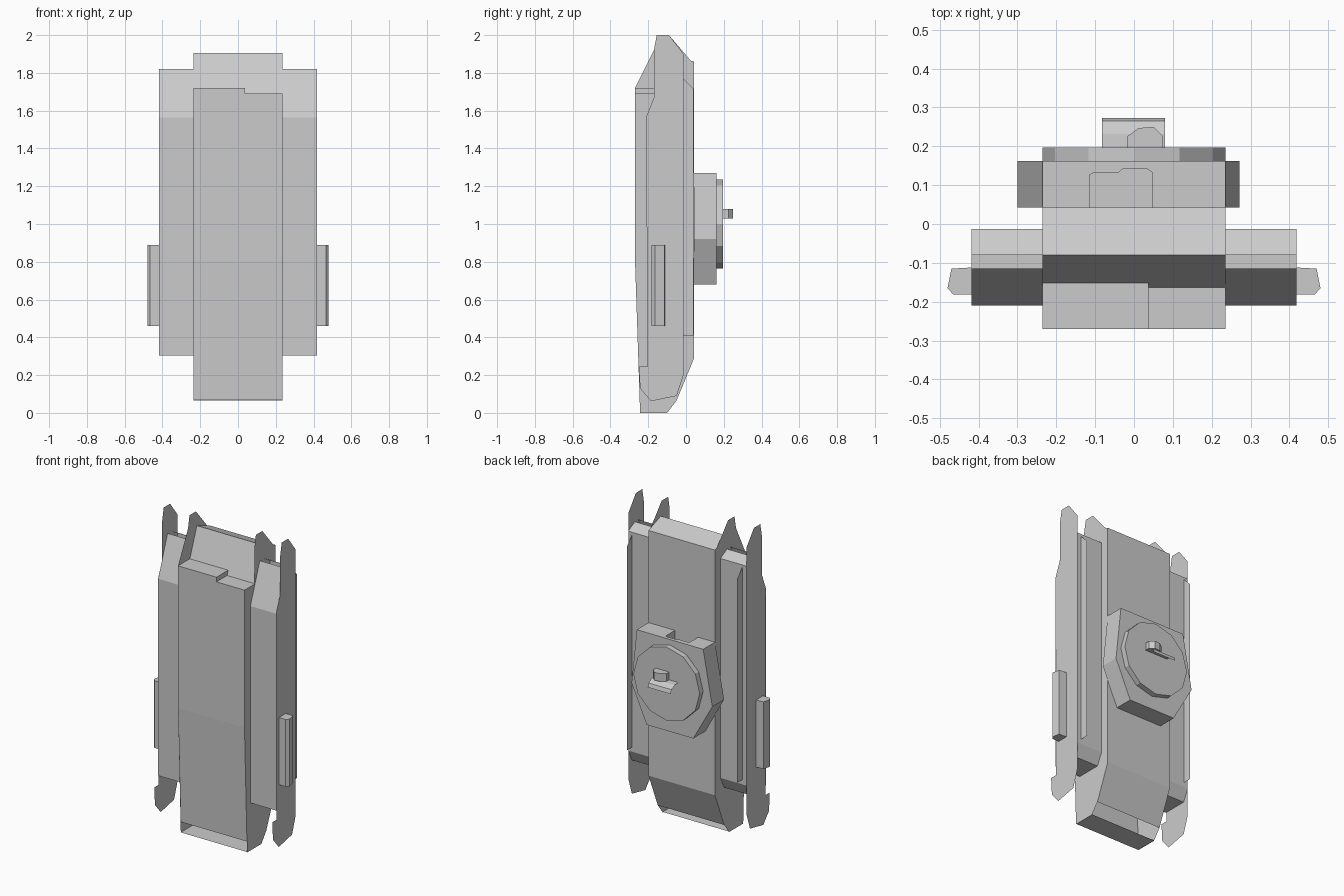
import bpy, bmesh, math
from mathutils import Vector

if "Cube" in bpy.data.objects:
    bpy.data.objects.remove(bpy.data.objects["Cube"])


def finish(name, bm):
    mesh = bpy.data.meshes.new(name)
    bm.to_mesh(mesh)
    bm.free()
    ob = bpy.data.objects.new(name, mesh)
    bpy.context.collection.objects.link(ob)
    return ob


def strip(name, profile, x0, x1):
    """Open sheet: a (y, z) line swept across x."""
    bm = bmesh.new()
    rows = [[bm.verts.new((x, y, z)) for x in (x0, x1)] for y, z in profile]
    for a, b in zip(rows, rows[1:]):
        bm.faces.new((a[0], a[1], b[1], b[0]))
    return finish(name, bm)


def plate(name, profile, x):
    """Flat thin plate: a (y, z) outline at one x, facing outwards."""
    bm = bmesh.new()
    f = bm.faces.new([bm.verts.new((x, y, z)) for y, z in profile])
    f.normal_update()
    if f.normal.x * x < 0:
        f.normal_flip()
    return finish(name, bm)


def prism(name, points, vec):
    """Closed solid: an outline pushed along vec."""
    bm = bmesh.new()
    f = bm.faces.new([bm.verts.new(p) for p in points])
    ext = bmesh.ops.extrude_face_region(bm, geom=[f], use_keep_orig=True)
    verts = [g for g in ext["geom"] if isinstance(g, bmesh.types.BMVert)]
    bmesh.ops.translate(bm, verts=verts, vec=Vector(vec))
    bmesh.ops.recalc_face_normals(bm, faces=bm.faces)
    return finish(name, bm)


W, OUT = 0.235, 0.418

# Hull shell: stepped front panel, sloped nose, back, and bottom with open gaps
strip("front_panel_left", [(-.243, .07), (-.27, .81), (-.27, 1.72), (-.152, 1.72)], -W, .037)
strip("front_panel_right", [(-.243, .07), (-.27, .81), (-.27, 1.69), (-.163, 1.69)], .037, W)
plate("front_panel_step", [(-.27, 1.69), (-.163, 1.69), (-.152, 1.72), (-.27, 1.72)], .037)
strip("hull_back", [(-.21, 1.565), (-.08, 1.905), (.043, 1.86), (.043, .29), (-.05, .065)], -W, W)
strip("hull_bottom", [(-.1, .003), (-.243, .003)], -W, W)

# Outlines of the thin side plates
inner = [(-.17, 1.67), (-.17, 1.92), (-.155, 2), (-.09, 2), (.025, 1.865), (.043, 1.86),
         (.043, .29), (-.05, .065), (-.1, 0), (-.243, 0), (-.27, .81)]
outer = [(-.21, 1.57), (-.17, 1.67), (-.17, 1.92), (-.155, 2), (-.09, 2), (-.013, 1.9),
         (-.013, .2), (-.05, .09), (-.185, .062), (-.243, .13), (-.25, .245), (-.205, .245)]
fin = [(-.013, 1.77), (.04, 1.715), (.04, .41), (-.013, .41)]
pod = [(.418, -.182), (.465, -.182), (.48, -.165), (.47, -.115), (.418, -.112)]

for side, s in (("right", 1), ("left", -1)):
    top = 1.72 if s < 0 else 1.69
    plate("inner_plate_" + side, inner + [(-.27, top), (-.155, top)], s * W)
    plate("outer_plate_" + side, outer, s * OUT)
    plate("guard_fin_" + side, fin, s * .39)
    # Side box between the two plates
    x0, x1 = sorted((s * W, s * OUT))
    strip("side_box_front_" + side, [(-.21, .305), (-.21, 1.565), (-.115, 1.82)], x0, x1)
    strip("side_box_back_" + side, [(-.08, 1.82), (-.013, 1.785), (-.013, .38), (-.05, .305),
                                    (-.21, .305)], x0, x1)
    # Side pod with tapered outer edge
    prism("side_pod_" + side, [(s * x, y, .46) for x, y in pod], (0, 0, .43))

# Turret with a notch in its upper edge towards the hull
turret = [(-W, 1.27), (W, 1.27), (.272, .92), (.165, .68), (-.165, .68), (-.3, .92)]
turret_ob = prism("turret", [(x, .043, z) for x, z in turret], (0, .119, 0))
notch = [(-.115, .03), (-.115, .125), (-.105, .132), (-.04, .132), (-.03, .141),
         (.035, .141), (.048, .132), (.048, .03)]
cutter = prism("notch_cutter", [(x, y, 1.2) for x, y in notch], (0, 0, .15))
cutter.hide_render = True
cutter.hide_set(True)
mod = turret_ob.modifiers.new("notch", 'BOOLEAN')
mod.operation, mod.solver, mod.object = 'DIFFERENCE', 'EXACT', cutter

# Twelve-sided turret ring
ring = [(W * math.cos(i * math.pi / 6), .162, 1 + W * math.sin(i * math.pi / 6)) for i in range(12)]
prism("turret_ring", ring, (0, .035, 0))

# Hatch knob and curved flap
knob = [(-.018, .197), (-.018, .225), (.012, .247), (.05, .25), (.075, .225), (.075, .197)]
prism("hatch_knob", [(x, y, 1.03) for x, y in knob], (0, 0, .05))
strip("hatch_flap", [(.197, 1.03), (.232, 1.027), (.265, 1.01), (.273, .985)], -.083, .08)
